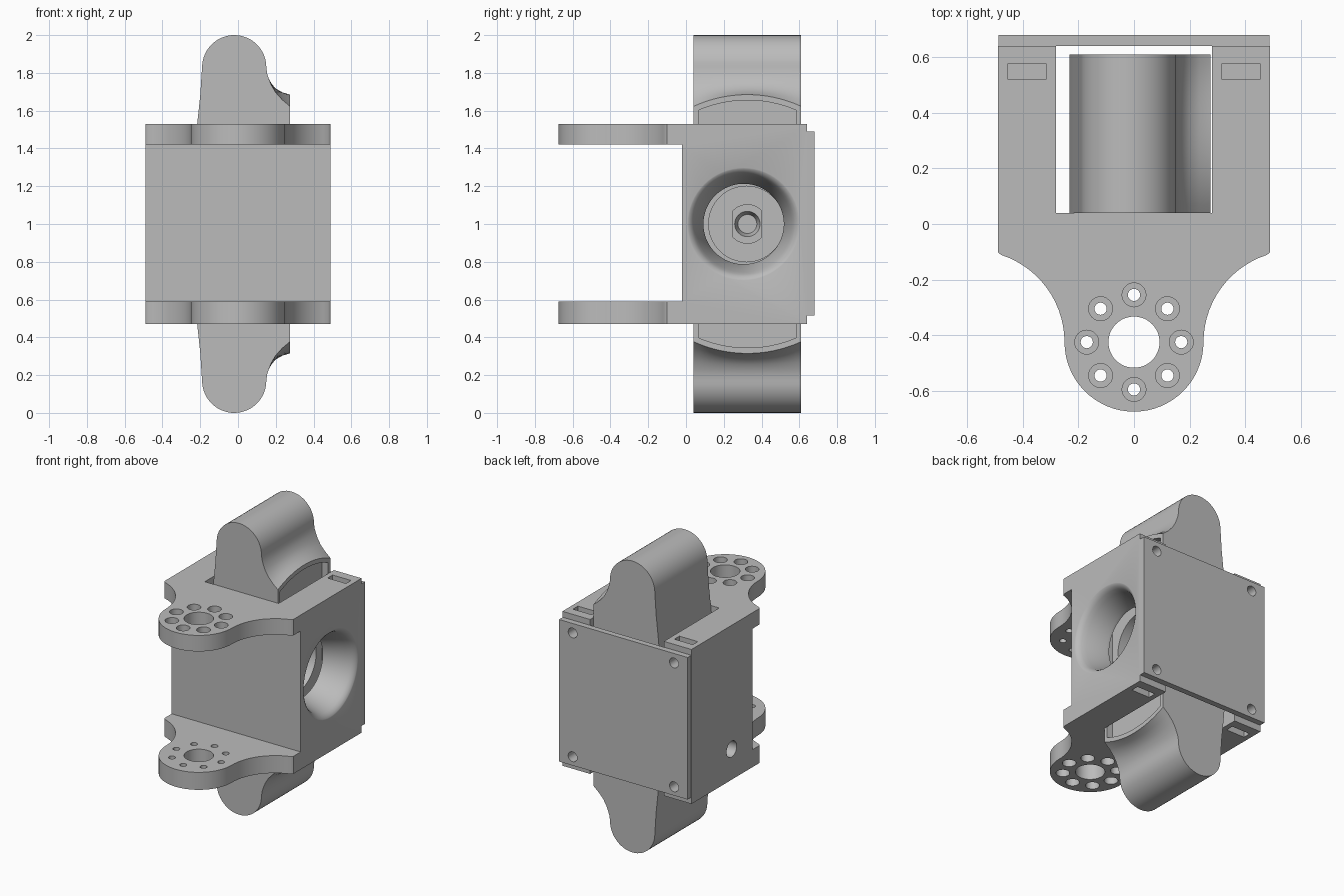
import bpy, bmesh
from math import sin, cos, pi, sqrt, radians

scene = bpy.context.scene
if "Cube" in bpy.data.objects:
    bpy.data.objects.remove(bpy.data.objects["Cube"])

grey = bpy.data.materials.new("plain_grey")
grey.use_nodes = True
GREY = (0.5, 0.5, 0.5, 1)
grey.diffuse_color = GREY
grey.node_tree.nodes["Principled BSDF"].inputs["Base Color"].default_value = GREY


def loft(name, rings):
    """Solid skinned through equal-length rings, capped at both ends."""
    bm = bmesh.new()
    loops = [[bm.verts.new(p) for p in ring] for ring in rings]
    n = len(loops[0])
    for a, b in zip(loops, loops[1:]):
        for i in range(n):
            j = (i + 1) % n
            bm.faces.new((a[i], a[j], b[j], b[i]))
    bm.faces.new(loops[0])
    bm.faces.new(loops[-1])
    bmesh.ops.recalc_face_normals(bm, faces=bm.faces)
    mesh = bpy.data.meshes.new(name)
    bm.to_mesh(mesh)
    bm.free()
    mesh.materials.append(grey)
    obj = bpy.data.objects.new(name, mesh)
    scene.collection.objects.link(obj)
    return obj


def box(name, x, y, z):
    return loft(name, [[(x[0], y[0], h), (x[1], y[0], h),
                        (x[1], y[1], h), (x[0], y[1], h)] for h in z])


def turned(name, axis, centre, profile, sides=32):
    """Round solid along an axis; profile holds (position, radius)."""
    rings = []
    for pos, r in profile:
        ring = []
        for i in range(sides):
            t = 2 * pi * i / sides
            p = [centre[0] + r * cos(t), centre[1] + r * sin(t)]
            p.insert("xyz".index(axis), pos)
            ring.append(p)
        rings.append(ring)
    return loft(name, rings)


def activate(obj):
    bpy.ops.object.select_all(action="DESELECT")
    obj.select_set(True)
    bpy.context.view_layer.objects.active = obj


def cut(obj, cutters):
    activate(obj)
    for c in cutters:
        mod = obj.modifiers.new("cut", "BOOLEAN")
        mod.operation = "DIFFERENCE"
        mod.solver = "EXACT"
        mod.object = c
        bpy.ops.object.modifier_apply(modifier=mod.name)
        bpy.data.objects.remove(c)


def finish(obj):
    activate(obj)
    bpy.ops.object.shade_smooth_by_angle(angle=radians(28))


# Housing outline: box with a waisted round mounting tab at the front
TAB_Y, TAB_R = -0.425, 0.25
half = [(0.49, 0.64), (0.49, -0.1), (0.482, -0.108)]
for i in range(15):
    t = radians(108 + 72 * i / 14)
    half.append((0.58 + 0.33 * cos(t), TAB_Y + 0.33 * sin(t)))
half += [(TAB_R * cos(t), TAB_Y - TAB_R * sin(t))
         for t in (pi / 2 * i / 16 for i in range(1, 17))]
outline = half + [(-x, y) for x, y in reversed(half[:-1])]
housing = loft("housing", [[(x, y, z) for x, y in outline] for z in (0.47, 1.53)])

# Gap between the tabs, and the well for the rocker
cutters = [box("gap", (-0.7, 0.7), (-0.8, -0.02), (0.59, 1.42)),
           box("well", (-0.28, 0.28), (0.04, 0.7), (0.3, 1.7)),
           turned("centre_hole", "z", (0, TAB_Y), [(0.3, 0.092), (1.7, 0.092)], 48)]

# Ring of counterbored holes in both tabs
for i in range(8):
    t = pi / 4 * i
    c = (0.17 * cos(t), TAB_Y + 0.17 * sin(t))
    cutters.append(turned("bolt_hole", "z", c, [(0.3, 0.022), (1.7, 0.022)], 20))
    for z in ((0.4, 0.52), (1.48, 1.6)):
        cutters.append(turned("counterbore", "z", c, [(h, 0.043) for h in z], 24))

# Nut slots and corner screw holes
corners = [(sx * 0.385, 1 + sz * 0.425) for sx in (-1, 1) for sz in (-1, 1)]
for x, z in corners:
    depth = (1.38, 1.6) if z > 1 else (0.4, 0.62)
    cutters.append(box("nut_slot", (x - 0.07, x + 0.07), (0.522, 0.576), depth))
    cutters.append(turned("screw_hole", "y", (x, z), [(0.45, 0.034), (0.8, 0.034)], 20))

# Flared shaft opening on the left, cable hole on the right
flare = [(0.25, 0.213), (0.3, 0.213), (0.43, 0.255), (0.46, 0.266),
         (0.478, 0.278), (0.488, 0.292), (0.492, 0.304)]
cutters.append(turned("shaft_opening", "x", (0.305, 1), flare, 64))
cutters.append(turned("cable_hole", "x", (0.205, 0.68), [(-0.6, 0.055), (-0.25, 0.055)]))
cut(housing, cutters)
finish(housing)

# Back cover
cover = box("back_cover", (-0.488, 0.488), (0.64, 0.68), (0.515, 1.49))
cut(cover, [turned("cover_hole", "y", c, [(0.6, 0.034), (0.8, 0.034)], 20)
            for c in corners])
finish(cover)

# Rocker: domed arm at each end, flaring into a disc-shaped foot
AXIS_Y, FOOT_R = 0.325, 0.685
upper = [(-0.232, 0.35), (-0.216, 0.53), (-0.2, 0.68)]
upper += [(-0.02 + 0.17 * cos(t), 0.83 + 0.17 * sin(t))
          for t in (radians(176 - 176 * i / 24) for i in range(25))]
upper += [(0.154, 0.797), (0.163, 0.77), (0.178, 0.742), (0.2, 0.717),
          (0.235, 0.697), (0.275, FOOT_R)]


def rocker_ring(y):
    drop = FOOT_R - sqrt(FOOT_R ** 2 - (y - AXIS_Y) ** 2)
    pts = [(x, h - drop * max(0, (x - 0.16) / 0.115)) for x, h in upper]
    return ([(x, y, 1 + h) for x, h in pts]
            + [(x, y, 1 - h) for x, h in reversed(pts)])


rocker = loft("rocker", [rocker_ring(0.04 + 0.57 * i / 20) for i in range(21)])

# Shallow recess in the foot, and a stepped bore for the hub
arc = [(AXIS_Y + d, sqrt(0.655 ** 2 - d * d)) for d in (0.026 * i for i in range(-10, 11))]
rim = [(y, 1 + h) for y, h in arc] + [(y, 1 - h) for y, h in reversed(arc)]
recess = loft("recess", [[(x, y, z) for y, z in rim] for x in (0.23, 0.3)])
bore = turned("bore", "x", (0.32, 1), [(0.1, 0.2), (0.26, 0.2)], 64)
cut(rocker, [recess, bore])
finish(rocker)

# Shaft hub with two flats and a socket
hub = turned("shaft_hub", "x", (AXIS_Y, 1), [(0.09, 0.105), (0.19, 0.105)], 40)
cut(hub, [box("flat", (0, 0.3), (0.1, 0.245), (0.8, 1.2)),
          box("flat", (0, 0.3), (0.4, 0.6), (0.8, 1.2)),
          turned("socket", "x", (AXIS_Y, 1), [(0.13, 0.05), (0.2, 0.07)])])
finish(hub)
